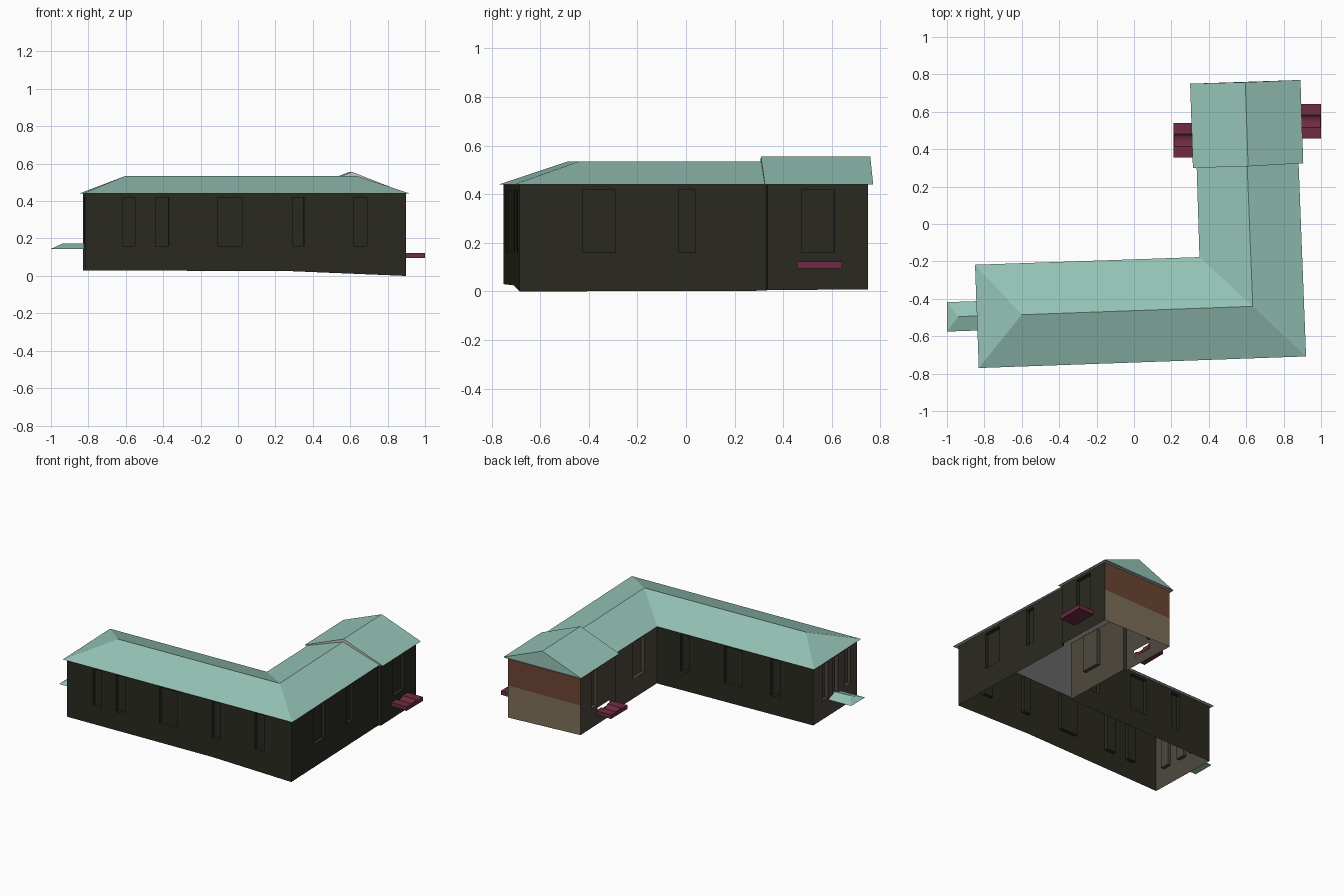
import bpy, bmesh, math
from mathutils import Vector

if "Cube" in bpy.data.objects:
    bpy.data.objects.remove(bpy.data.objects["Cube"])


def lin(c):
    c /= 255
    return c / 12.92 if c <= 0.04045 else ((c + 0.055) / 1.055) ** 2.4


def material(name, r, g, b):
    m = bpy.data.materials.new(name)
    m.diffuse_color = (lin(r), lin(g), lin(b), 1)
    m.use_nodes = True
    m.node_tree.nodes["Principled BSDF"].inputs["Base Color"].default_value = m.diffuse_color
    return m


TEAL = material("teal_roof", 150, 196, 183)
DARK = material("dark_olive_wall", 42, 42, 32)
WEST = material("grey_brown_wall", 77, 72, 62)
TAN = material("tan_wall", 127, 113, 90)
BRICK = material("brown_brick", 110, 69, 52)
GREY = material("grey_ceiling", 195, 195, 198)
PINK = material("pale_gable", 205, 198, 197)
MAROON = material("maroon_canopy", 112, 43, 66)


def mesh_object(name, bm, mats):
    bmesh.ops.remove_doubles(bm, verts=bm.verts, dist=1e-5)
    me = bpy.data.meshes.new(name)
    bm.to_mesh(me)
    bm.free()
    for m in mats:
        me.materials.append(m)
    ob = bpy.data.objects.new(name, me)
    bpy.context.collection.objects.link(ob)
    return ob


def face(bm, pts, mat=0):
    f = bm.faces.new([bm.verts.new(p) for p in pts])
    f.material_index = mat
    return f


def sheet(name, polys, mats):
    bm = bmesh.new()
    for pts, mat in polys:
        face(bm, pts, mat)
    return mesh_object(name, bm, mats)


EAVE, SILL, HEAD, DEPTH = 0.44, 0.16, 0.418, 0.025
SLOT = (.115, .14)  # height range of the open slot above a canopy


def wall(name, p, q, mat, windows=(), axis=0, slot=None):
    """Wall from p to q (outside on the right hand), with recessed windows."""
    p, q = Vector(p), Vector(q)
    d = q - p
    inward = Vector((-d.y, d.x, 0)).normalized() * DEPTH

    def span(w):
        return sorted((c - p[axis]) / d[axis] for c in w)

    spans = [span(w) for w in windows]
    gap = span(slot) if slot else []
    cuts = sorted([0, 1] + [t for s in spans for t in s] + gap)

    def at(t, z=None):
        v = p + d * t
        return Vector((v.x, v.y, v.z if z is None else z))

    bm = bmesh.new()
    for a, b in zip(cuts, cuts[1:]):
        is_gap = [a, b] == gap
        rows = [None, *(SLOT if is_gap else ()), SILL, HEAD, EAVE]
        for z0, z1 in zip(rows, rows[1:]):
            if is_gap and z0 == SLOT[0]:
                continue
            quad = [at(a, z0), at(b, z0), at(b, z1), at(a, z1)]
            if z0 == SILL and [a, b] in spans:
                back = [v + inward for v in quad]
                face(bm, back)
                for i in range(4):
                    j = (i + 1) % 4
                    face(bm, [quad[i], quad[j], back[j], back[i]])
            else:
                face(bm, quad)
    return mesh_object(name, bm, [mat])


# Outline of the L-shaped walls, anticlockwise (x, y, bottom height)
A, B, C = (-.815, -.75, .03), (.29, -.708, .025), (.897, -.685, 0)
D, E, F = (.865, .33, .003), (.885, .335, .006), (.872, .748, .008)
G, H, I = (.315, .73, .025), (.33, .318, .025), (.35, .31, .025)
J, K = (.365, -.195, .025), (-.83, -.238, .03)

wall("front_wall", A, B, DARK, [(-.615, -.55), (-.44, -.37), (-.11, .025)])
wall("front_wall_right", B, C, DARK, [(.285 + .007, .352), (.62, .69)])
wall("right_wall", C, D, DARK, [(-.425, -.29), (-.03, .04)], 1)
wall("right_jog", D, E, DARK)
wall("annex_right_wall", E, F, DARK, [(.475, .61)], 1)
wall("annex_left_wall", G, H, WEST, [(.535, .60)], 1, slot=(.39, .53))
wall("left_jog", H, I, DARK)
wall("wing_left_wall", I, J, WEST, [(-.05, .085)], 1)
wall("courtyard_wall", J, K, DARK, [(.12, .185), (-.285, -.15), (-.575, -.505)])
wall("left_end_wall", K, A, WEST, [(-.41, -.345), (-.525, -.46), (-.675, -.61)], 1)

# Back wall in two colour bands
MID = .235
band = lambda p, z: (p[0], p[1], z)
sheet("annex_back_wall", [
    ([F, G, band(G, MID), band(F, MID)], 0),
    ([band(F, MID), band(G, MID), band(G, EAVE), band(F, EAVE)], 1)], [TAN, BRICK])

# Main hipped roof with grey ceiling
a, b, c = (-.83, -.77, EAVE), (.92, -.708, EAVE), (.88, .325, EAVE)
d, e, f = (.335, .305, EAVE), (.35, -.177, EAVE), (-.85, -.218, EAVE)
r1, r2, r3 = (-.60, -.485, .535), (.635, -.44, .535), (.605, .315, .535)
sheet("main_roof", [([a, b, r2, r1], 0), ([b, c, r3, r2], 0), ([d, e, r2, r3], 0),
                    ([e, f, r1, r2], 0), ([f, a, r1], 0)], [TEAL])
sheet("main_ceiling", [([band(v, EAVE - .003) for v in (f, e, d, c, b, a)], 0)], [GREY])

# Annex gable roof, pale gable to the front
g, h, i, j = (.315, .30, EAVE), (.905, .325, EAVE), (.89, .77, EAVE), (.30, .75, EAVE)
s1, s2 = (.61, .308, .556), (.595, .758, .556)
sheet("annex_roof", [([h, i, s2, s1], 0), ([j, g, s1, s2], 0), ([i, j, s2], 0),
                     ([g, h, s1], 1)], [TEAL, PINK])
sheet("annex_ceiling", [([band(v, EAVE - .004) for v in (j, i, h, g)], 0)], [GREY])

# Small hipped canopy on the left end
z0, z1 = .145, .172
k1, k2 = (-1, -.575, z0), (-1, -.418, z0)
k3, k4 = (-.825, -.412, z0), (-.822, -.569, z0)
t1, t2 = (-.94, -.496, z1), (-.824, -.49, z1)
sheet("left_canopy", [([k2, k1, t1], 0), ([k1, k4, t2, t1], 0), ([k3, k2, t1, t2], 0),
                      ([k1, k2, k3, k4], 0), ([k4, k3, t2], 0)], [TEAL])


# Side canopies: slab with a rounded groove that stops at a flat outer lip
def grooved_canopy(name, x_wall, x_out, yc):
    half, r, top, bottom = .0925, .033, .123, .095
    lip = x_out + math.copysign(.006, x_wall - x_out)
    corners = [(yc - half, bottom), (yc + half, bottom), (yc + half, top)]
    groove = [(yc + r * math.cos(math.pi * n / 8), top - .018 * math.sin(math.pi * n / 8))
              for n in range(9)]
    last = (yc - half, top)
    bm = bmesh.new()
    for x0, x1, prof in ((x_wall, lip, corners + groove + [last]),
                         (lip, x_out, corners + [last])):
        for x in (x0, x1):
            face(bm, [(x, y, z) for y, z in prof])
        for (ya, za), (yb, zb) in zip(prof, prof[1:] + prof[:1]):
            face(bm, [(x0, ya, za), (x0, yb, zb), (x1, yb, zb), (x1, ya, za)])
    mesh_object(name, bm, [MAROON])


grooved_canopy("right_canopy", .878, 1.0, .55)
grooved_canopy("left_side_canopy", .327, .21, .448)
